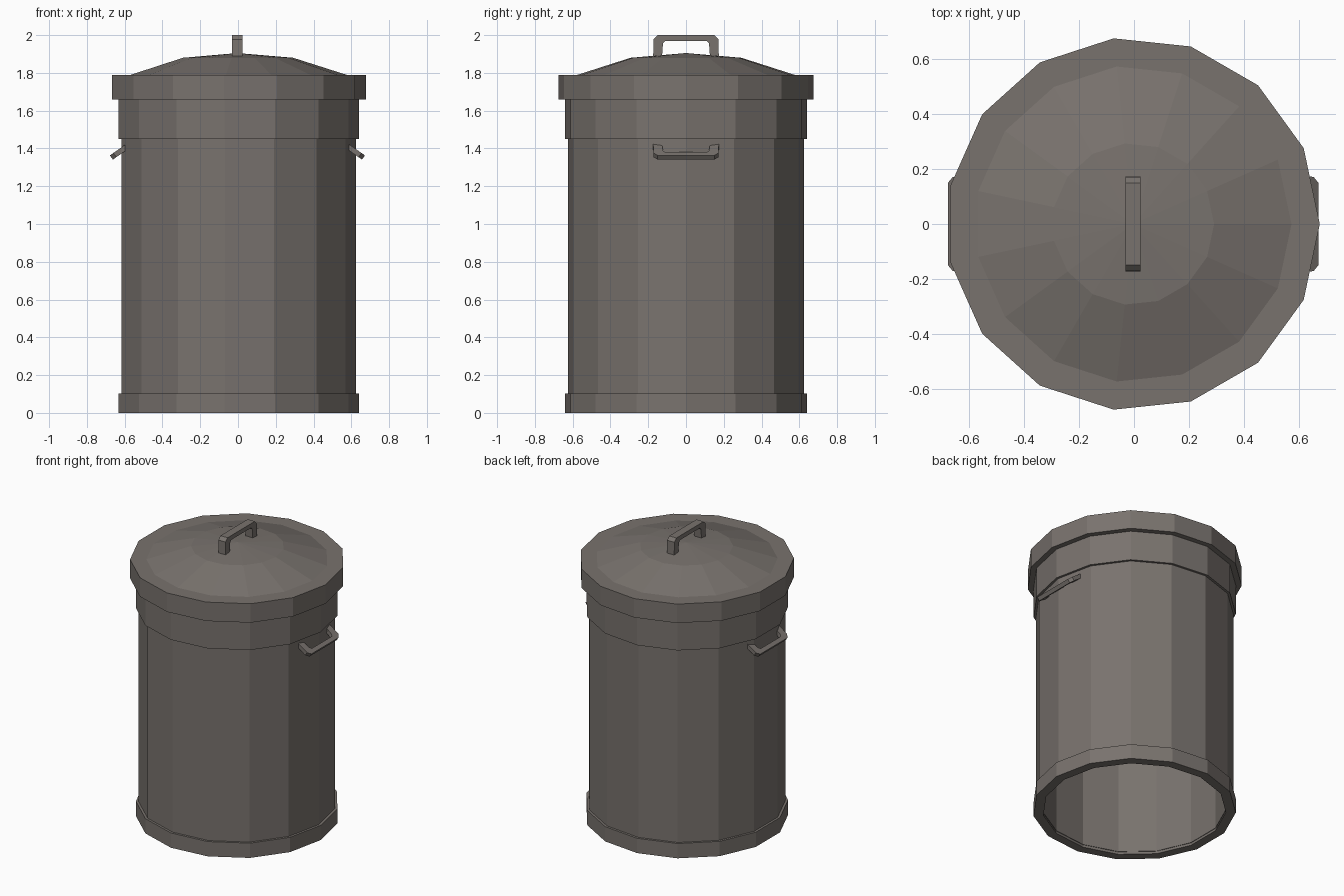
import bpy, bmesh, math
from mathutils import Matrix, Vector

if "Cube" in bpy.data.objects:
    bpy.data.objects.remove(bpy.data.objects["Cube"])

SIDES = 15
AXIS_X = -0.003

metal = bpy.data.materials.new("dull_metal")
metal.diffuse_color = (0.19, 0.17, 0.155, 1)
metal.use_nodes = True
metal.node_tree.nodes["Principled BSDF"].inputs["Base Color"].default_value = metal.diffuse_color


def finish(name, bm):
    bmesh.ops.remove_doubles(bm, verts=bm.verts, dist=1e-5)
    bmesh.ops.recalc_face_normals(bm, faces=bm.faces)
    me = bpy.data.meshes.new(name)
    bm.to_mesh(me)
    bm.free()
    me.materials.append(metal)
    ob = bpy.data.objects.new(name, me)
    ob.location.x = AXIS_X
    bpy.context.collection.objects.link(ob)
    return ob


def lathe(name, profile, closed=True):
    """Spin an (r, z) profile into a faceted solid with a corner on +x."""
    bm = bmesh.new()
    vs = [bm.verts.new((r, 0, z)) for r, z in profile]
    pairs = list(zip(vs, vs[1:])) + ([(vs[-1], vs[0])] if closed else [])
    es = [bm.edges.new(p) for p in pairs]
    bmesh.ops.spin(bm, geom=vs + es, axis=(0, 0, 1), cent=(0, 0, 0),
                   angle=math.tau, steps=SIDES, use_duplicate=False)
    return finish(name, bm)


def handle(name, length, width, matrix):
    """Bracket outline in (across, out), extruded to width, then placed."""
    half = [(0.128, 0), (0.122, length - 0.045), (0.11, length - 0.03)]
    outer = [(0.145, length), (0.165, length - 0.012), (0.172, length - 0.035), (0.174, 0)]
    right = half[::-1] + outer[::-1]
    left = [(-a, b) for a, b in right[::-1]]
    # Quad strip: inner line and outer line walk the bracket together
    inner = half + [(-a, b) for a, b in half[::-1]]
    outl = [outer[3], outer[2], outer[0]]
    bm = bmesh.new()
    path_in = inner
    path_out = [(0.174, 0), (0.172, length - 0.022), (0.15, length)]
    path_out += [(-a, b) for a, b in path_out[::-1]]
    rows = []
    for (ai, bi), (ao, bo) in zip(path_in, path_out):
        rows.append([bm.verts.new(matrix @ Vector((s * width / 2, a, b)))
                     for s, a, b in ((-1, ai, bi), (1, ai, bi), (1, ao, bo), (-1, ao, bo))])
    for r0, r1 in zip(rows, rows[1:]):
        for i in range(4):
            j = (i + 1) % 4
            bm.faces.new((r0[i], r0[j], r1[j], r1[i]))
    bm.faces.new(rows[0])
    bm.faces.new(rows[-1])
    return finish(name, bm)


# Open-bottomed body and its bands
lathe("body", [(0.627, 0.02), (0.627, 1.66), (0.58, 1.66), (0.58, 0.02)])
lathe("base_ring", [(0.643, 0), (0.643, 0.103), (0.60, 0.103), (0.58, 0)])
lathe("upper_band", [(0.643, 1.45), (0.643, 1.70), (0.60, 1.70), (0.60, 1.45)])

# Lid with rim and shallow dome
lathe("lid", [(0, 1.905), (0.295, 1.88), (0.577, 1.79), (0.68, 1.79), (0.68, 1.658),
              (0.63, 1.658), (0.63, 1.74), (0, 1.74)], closed=False)

# Lid handle
handle("lid_handle", 0.13, 0.055, Matrix.Translation((0, 0, 1.87)))

# Side handles, sloping outward and down
for name, turn in (("right_handle", 0), ("left_handle", math.pi)):
    m = (Matrix.Rotation(turn, 4, 'Z') @ Matrix.Translation((0.573, 0, 1.418))
         @ Matrix.Rotation(math.radians(125), 4, 'Y'))
    handle(name, 0.115, 0.027, m)
